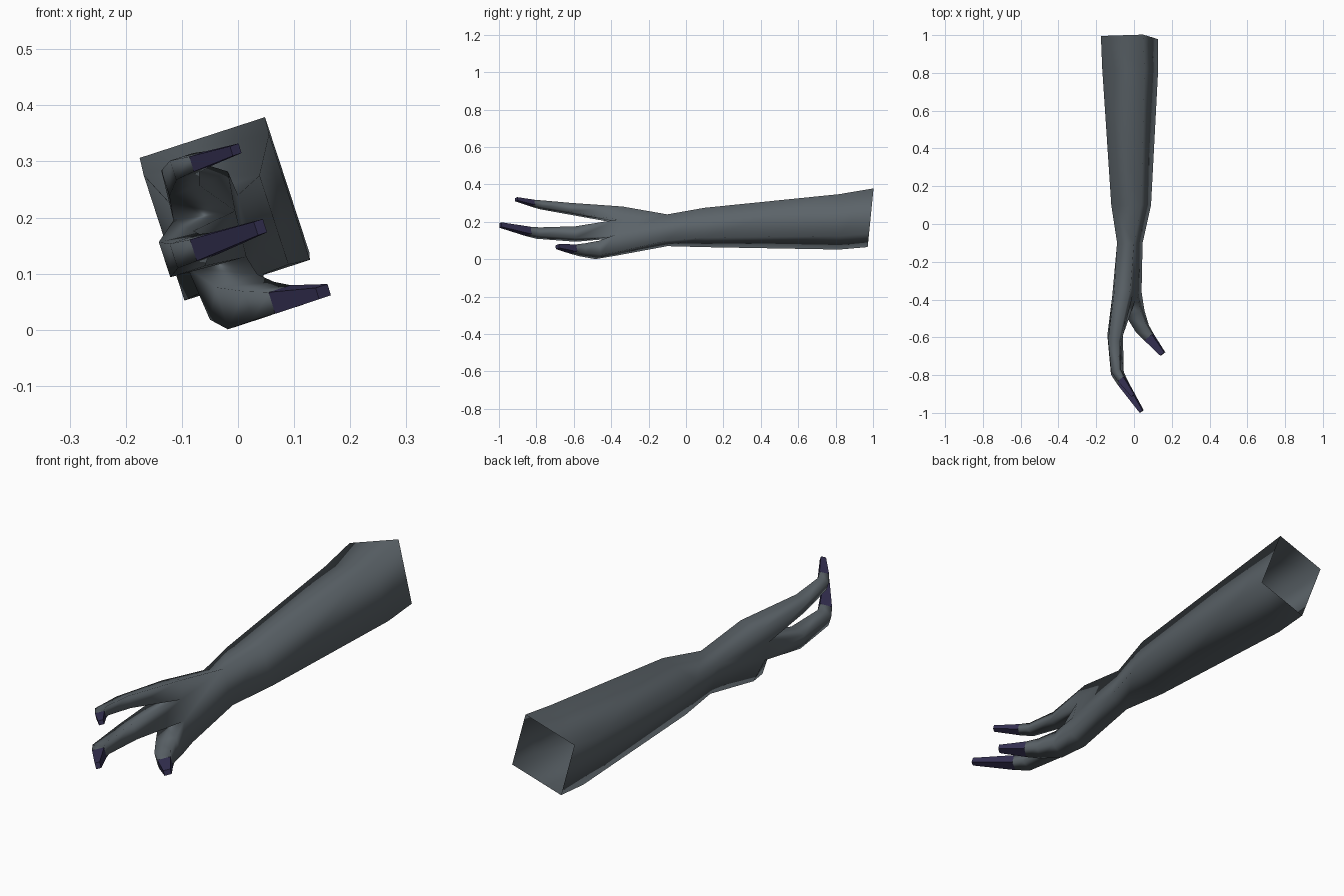
import bpy, bmesh, math
from mathutils import Vector

if "Cube" in bpy.data.objects:
    bpy.data.objects.remove(bpy.data.objects["Cube"])

ROLL = math.radians(18)                       # the whole arm is rolled about its length
UP = Vector((-math.sin(ROLL), 0, math.cos(ROLL)))


def material(name, rgb):
    m = bpy.data.materials.new(name)
    m.diffuse_color = (*rgb, 1)
    m.use_nodes = True
    m.node_tree.nodes["Principled BSDF"].inputs["Base Color"].default_value = m.diffuse_color
    return m


bm = bmesh.new()


def ring(c, t, w, h):
    """Four corners (top left, top right, bottom right, bottom left) across direction t."""
    t = Vector(t).normalized()
    side = UP.cross(t).normalized()
    up = t.cross(side)
    c = Vector(c)
    return [bm.verts.new(c + side * a * w / 2 + up * b * h / 2)
            for a, b in ((-1, 1), (1, 1), (1, -1), (-1, -1))]


def bridge(a, b, claw=False):
    for i in range(4):
        j = (i + 1) % 4
        f = bm.faces.new((a[i], b[i], b[j], a[j]))
        f.material_index = int(claw)
        f.smooth = not claw


# forearm: open square sleeve down to the wrist
FWD = (0, -1, 0)
arm = [ring((-.024, .987, .222), (0, -1, .1), .235, .255),
       ring((-.020, .82, .200), FWD, .235, .235),
       ring((-.015, .10, .170), FWD, .167, .167),
       ring((-.022, -.10, .155), FWD, .094, .148)]
for a, b in zip(arm, arm[1:]):
    bridge(a, b)
tl, tr, br, bl = arm[-1]

# palm: fans out from the wrist to four levels, one finger between each pair
levels = [((-.105, -.36, .262), (-.018, -.34, .282)),
          ((-.115, -.38, .195), (-.005, -.37, .212)),
          ((-.090, -.40, .110), (.015, -.38, .130)),
          ((-.050, -.38, .018), (.040, -.36, .040))]
L = [bm.verts.new(l) for l, r in levels]
R = [bm.verts.new(r) for l, r in levels]
for f in ((tl, L[0], R[0], tr), (br, R[3], L[3], bl),
          (tl, L[1], L[0]), (tl, bl, L[2], L[1]), (bl, L[3], L[2]),
          (tr, R[0], R[1]), (tr, R[1], R[2], br), (br, R[2], R[3])):
    bm.faces.new(f).smooth = True

# fingers: (centre, direction, width, height); the last two rings are the claw
fingers = [
    [((-.102, -.62, .270), (-.1, -1, .08), .058, .048),
     ((-.095, -.775, .291), (.25, -1, .1), .045, .036),
     ((-.068, -.82, .300), (.6, -.85, .15), .038, .028),
     ((-.004, -.908, .321), (.6, -.85, .15), .020, .018)],
    [((-.100, -.59, .135), (0, -1, .02), .065, .066),
     ((-.088, -.79, .140), (.25, -1, .1), .058, .046),
     ((-.060, -.84, .148), (.5, -.85, .15), .048, .040),
     ((.040, -.992, .183), (.5, -.85, .15), .020, .025)],
    [((.008, -.475, .050), (.35, -.9, 0), .082, .078),
     ((.045, -.555, .051), (.55, -.85, .1), .066, .054),
     ((.080, -.600, .054), (.6, -.8, .15), .052, .040),
     ((.152, -.688, .068), (.6, -.8, .15), .028, .021)],
]
for i, spec in enumerate(fingers):
    rings = [[L[i], R[i], R[i + 1], L[i + 1]]] + [ring(*s) for s in spec]
    for k in range(4):
        bridge(rings[k], rings[k + 1], claw=(k == 3))
    tip = bm.faces.new(rings[-1])
    tip.material_index = 1

bmesh.ops.recalc_face_normals(bm, faces=bm.faces[:])

# keep the skin shading separate from the flat claws
for e in bm.edges:
    if len({f.material_index for f in e.link_faces}) > 1:
        e.smooth = False

mesh = bpy.data.meshes.new("clawed_arm")
bm.to_mesh(mesh)
bm.free()
mesh.materials.append(material("slate grey skin", (.105, .125, .14)))
mesh.materials.append(material("dark indigo claw", (.035, .03, .085)))
obj = bpy.data.objects.new("clawed_arm", mesh)
bpy.context.collection.objects.link(obj)
